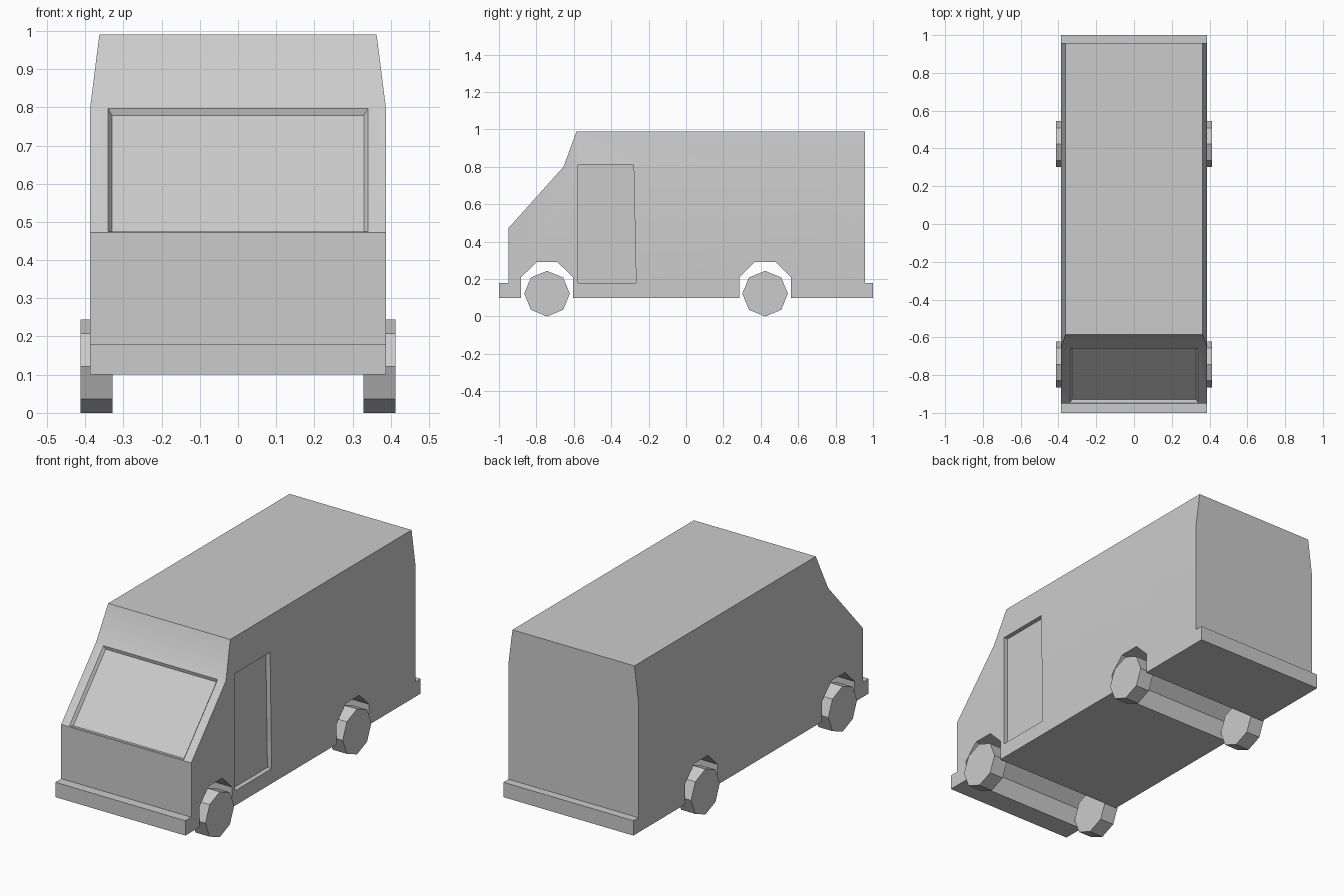
import bpy, bmesh, math
from mathutils import Vector

if "Cube" in bpy.data.objects:
    bpy.data.objects.remove(bpy.data.objects["Cube"])


def prism(name, profile, x0, x1):
    """Extrude a (y, z) outline along x into a closed solid."""
    bm = bmesh.new()
    face = bm.faces.new([bm.verts.new((x0, y, z)) for y, z in profile])
    ext = bmesh.ops.extrude_face_region(bm, geom=[face])["geom"]
    bmesh.ops.translate(bm, vec=(x1 - x0, 0, 0),
                        verts=[g for g in ext if isinstance(g, bmesh.types.BMVert)])
    bmesh.ops.recalc_face_normals(bm, faces=bm.faces)
    mesh = bpy.data.meshes.new(name)
    bm.to_mesh(mesh)
    bm.free()
    obj = bpy.data.objects.new(name, mesh)
    bpy.context.collection.objects.link(obj)
    return obj


W, BELT, AXLES = 0.387, 0.80, (0.423, -0.743)


def arch(y):
    return [(y + 0.138, 0.10), (y + 0.138, 0.21), (y + 0.057, 0.29),
            (y - 0.057, 0.29), (y - 0.138, 0.21), (y - 0.138, 0.10)]


# Body shell with bumpers and wheel channels in one side outline
outline = [(-1, 0.10), (-1, 0.18), (-0.95, 0.18), (-0.95, 0.472), (-0.655, BELT),
           (-0.585, 0.99), (0.957, 0.99), (0.957, 0.18), (1, 0.18), (1, 0.10)]
outline += arch(AXLES[0]) + arch(AXLES[1])
body = prism("van_body", outline, -W, W)

bm = bmesh.new()
bm.from_mesh(body.data)
# Upper sides lean inward above the belt line
bmesh.ops.bisect_plane(bm, geom=bm.verts[:] + bm.edges[:] + bm.faces[:],
                       plane_co=(0, 0, BELT), plane_no=(0, 0, 1))
for v in bm.verts:
    if v.co.z > 0.9:
        v.co.x *= 0.363 / W
bm.normal_update()

# Recessed windscreen with sloping rim
slope = Vector((0, -0.743, 0.669))
screen = max(bm.faces, key=lambda f: f.normal.dot(slope))
bmesh.ops.inset_individual(bm, faces=[screen], thickness=0.04)
for v in screen.verts:
    t = 0.99 if v.co.z > 0.64 else 0.008
    v.co = (math.copysign(0.34, v.co.x), -0.95 + 0.295 * t, 0.472 + (BELT - 0.472) * t)
bm.normal_update()
bmesh.ops.inset_individual(bm, faces=[screen], thickness=0.015, depth=-0.015)
bm.to_mesh(body.data)
bm.free()

# Recessed cab door on the right side only
cutter = prism("door_cutter", [(-0.577, 0.18), (-0.267, 0.18), (-0.28, 0.81), (-0.577, 0.81)],
               0.362, 0.5)
cutter.hide_render = True
mod = body.modifiers.new("door_recess", "BOOLEAN")
mod.operation, mod.object, mod.solver = "DIFFERENCE", cutter, "EXACT"
bpy.context.view_layer.objects.active = body
body.select_set(True)
bpy.ops.object.modifier_apply(modifier=mod.name)
bpy.data.objects.remove(cutter)
bpy.ops.object.shade_smooth_by_angle(angle=math.radians(30))

# Eight-sided wheels
for end, y in zip(("rear", "front"), AXLES):
    ring = [(y + 0.122 * math.cos(i * math.pi / 4), 0.122 + 0.122 * math.sin(i * math.pi / 4))
            for i in range(8)]
    for side, s in (("left", -1), ("right", 1)):
        prism(f"{end}_{side}_wheel", ring, s * 0.328, s * 0.412)
